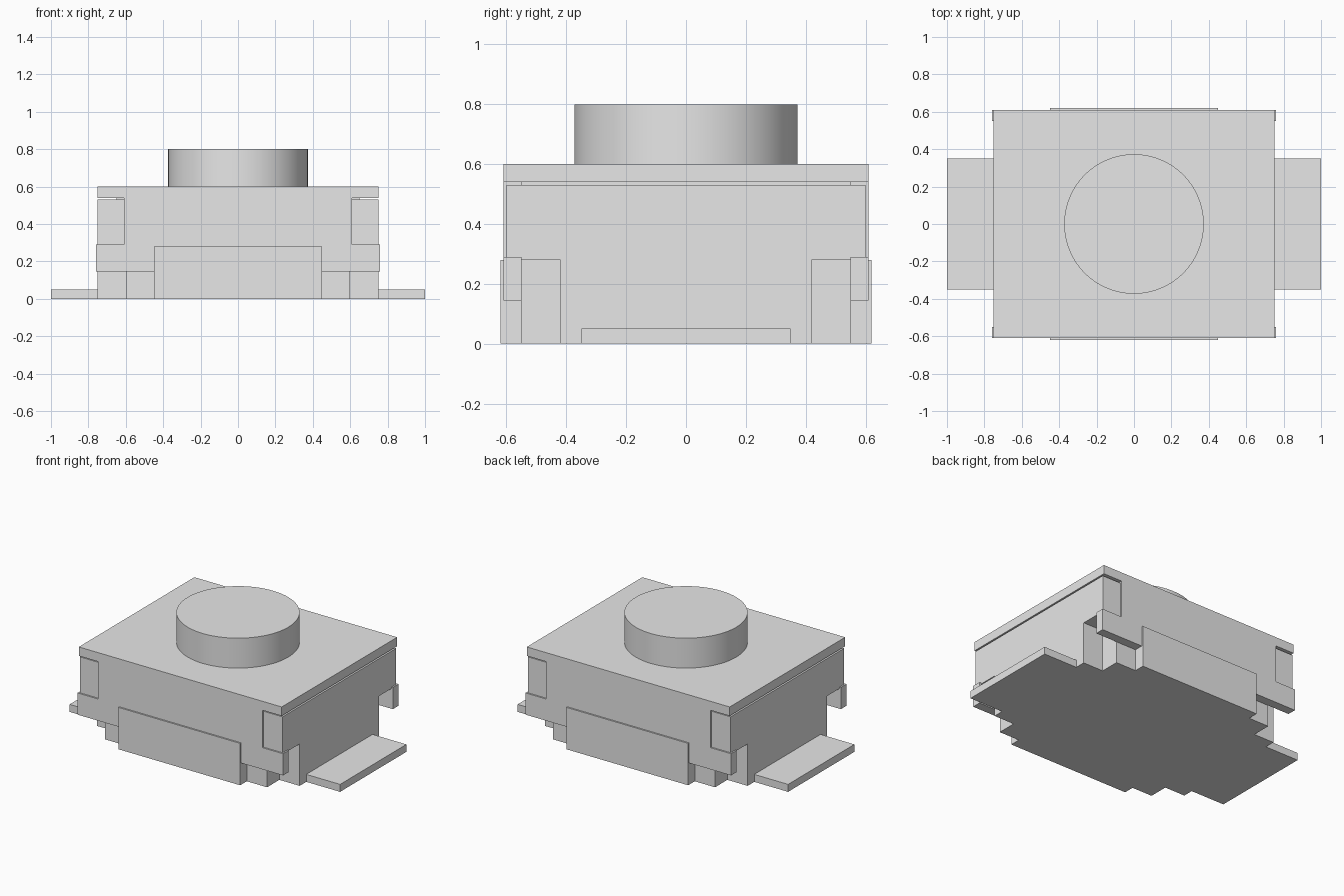
import bpy, bmesh
from mathutils import Vector

cube = bpy.data.objects.get("Cube")
if cube:
    bpy.data.objects.remove(cube, do_unlink=True)

grey = bpy.data.materials.new("light_grey")
grey.use_nodes = True
grey.diffuse_color = (0.8, 0.8, 0.8, 1)
grey.node_tree.nodes["Principled BSDF"].inputs["Base Color"].default_value = (0.8, 0.8, 0.8, 1)


def mirrored(quarter):
    """Close an outline from its +x +y quarter, listed from the x side to the y side."""
    half = quarter + [(-x, y) for x, y in reversed(quarter)]
    return half + [(-x, -y) for x, y in half]


def prism(name, outline, low, high, axis="z"):
    """Extrude an outline along z (outline in x, y) or along y (outline in x, z)."""
    bm = bmesh.new()
    if axis == "z":
        verts = [bm.verts.new((a, b, low)) for a, b in outline]
        step = Vector((0, 0, high - low))
    else:
        verts = [bm.verts.new((a, low, b)) for a, b in outline]
        step = Vector((0, high - low, 0))
    base = bm.faces.new(verts)
    grown = bmesh.ops.extrude_face_region(bm, geom=[base], use_keep_orig=True)["geom"]
    bmesh.ops.translate(bm, vec=step, verts=[v for v in grown if isinstance(v, bmesh.types.BMVert)])
    bmesh.ops.recalc_face_normals(bm, faces=bm.faces[:])
    mesh = bpy.data.meshes.new(name)
    bm.to_mesh(mesh)
    bm.free()
    obj = bpy.data.objects.new(name, mesh)
    bpy.context.collection.objects.link(obj)
    mesh.materials.append(grey)
    return obj


# Housing: stepped base, wider upper block with corner posts, raised core under the lid
prism("base_block", mirrored([(0.75, 0.42), (0.60, 0.42), (0.60, 0.55),
                              (0.45, 0.55), (0.45, 0.62)]), 0, 0.28)
prism("upper_block", mirrored([(0.75, 0.60), (0.61, 0.60), (0.61, 0.55)]), 0.28, 0.53)
prism("core", mirrored([(0.65, 0.55)]), 0.53, 0.54)

# Metal cover: lid plate and two side panels with clip feet
prism("cover_lid", mirrored([(0.75, 0.55)]), 0.54, 0.60)
right = [(0.76, 0.145), (0.76, 0.29), (0.61, 0.29), (0.61, 0.54), (0.75, 0.54), (0.75, 0.60)]
panel = right + [(-x, z) for x, z in reversed(right)]
for name, side in (("front", -1), ("back", 1)):
    prism("cover_panel_" + name, panel, side * 0.55, side * 0.61, "y")

# Flat solder terminals
for name, side in (("right", -1), ("left", 1)):
    prism("terminal_" + name,
          [(side * 0.75, -0.35), (side, -0.35), (side, 0.35), (side * 0.75, 0.35)], 0, 0.05)

# Round push button
bpy.ops.mesh.primitive_cylinder_add(vertices=96, radius=0.373, depth=0.20, location=(0, 0, 0.70))
button = bpy.context.object
button.name = "button"
button.data.materials.append(grey)
bpy.ops.object.shade_smooth_by_angle()
